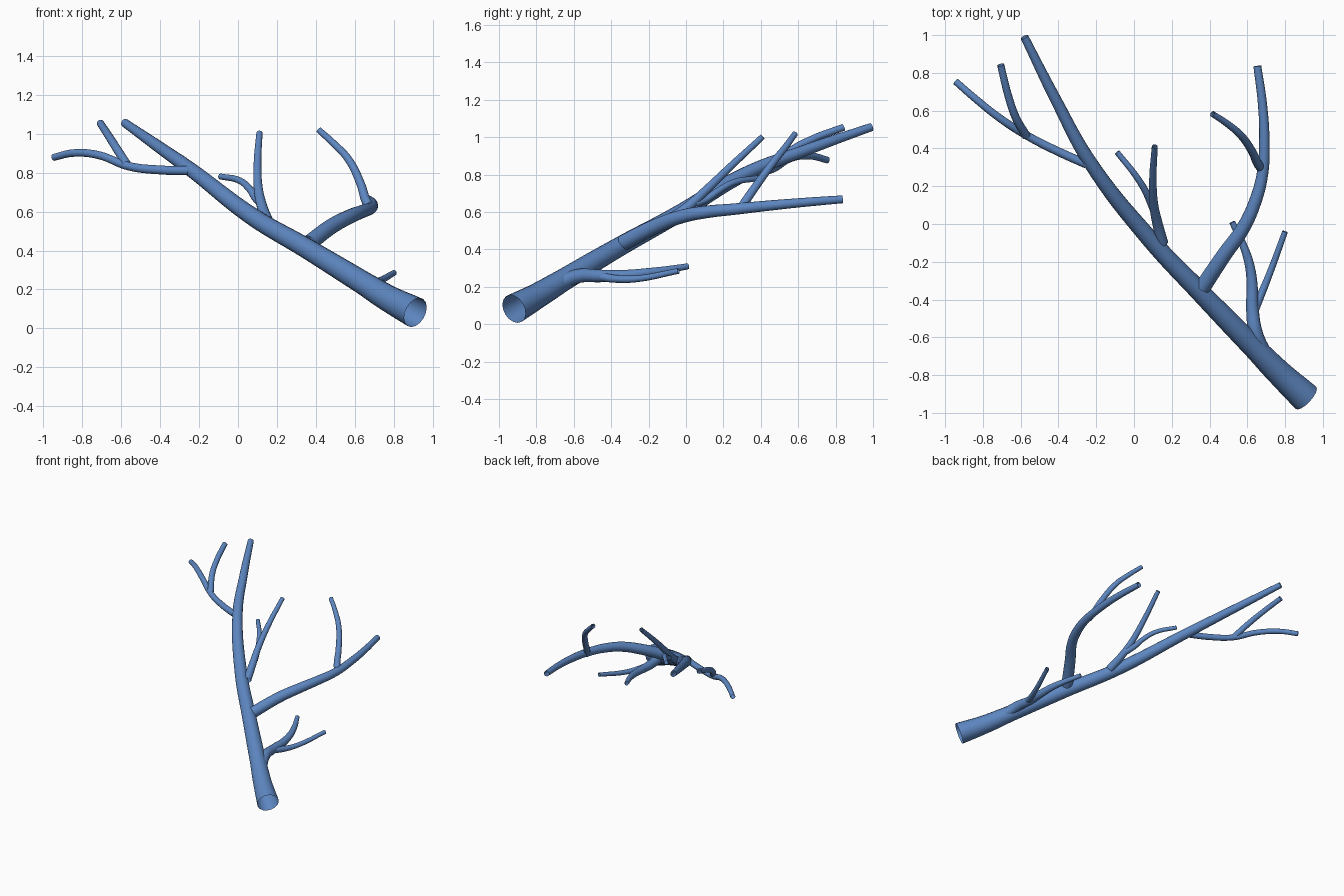
import bpy

bark = bpy.data.materials.new("blue bark")
bark.diffuse_color = (0.11, 0.24, 0.53, 1)


def limb(name, points, r0, r1, radii=None):
    """Tapered open tube along a smooth path."""
    cu = bpy.data.curves.new(name, 'CURVE')
    cu.dimensions = '3D'
    cu.bevel_depth = 1.0
    cu.bevel_resolution = 6
    cu.resolution_u = 8
    cu.use_fill_caps = False
    sp = cu.splines.new('BEZIER')
    sp.bezier_points.add(len(points) - 1)
    for i, (bp, p) in enumerate(zip(sp.bezier_points, points)):
        bp.co = p
        bp.handle_left_type = bp.handle_right_type = 'AUTO'
        t = i / (len(points) - 1)
        bp.radius = radii[i] if radii else r0 + (r1 - r0) * t
    ob = bpy.data.objects.new(name, cu)
    bpy.context.collection.objects.link(ob)
    bpy.ops.object.select_all(action='DESELECT')
    ob.select_set(True)
    bpy.context.view_layer.objects.active = ob
    bpy.ops.object.convert(target='MESH')
    ob = bpy.context.view_layer.objects.active
    ob.data.materials.clear()
    ob.data.materials.append(bark)
    bpy.ops.object.shade_smooth_by_angle()
    return ob


# main stem
limb("main_stem", [(.91, -.92, .082), (.77, -.79, .155), (.637, -.655, .237),
                   (.345, -.355, .415), (.08, -.075, .57), (-.235, .33, .81),
                   (-.415, .66, .938), (-.58, .99, 1.054)], 0, 0,
     [.08, .068, .06, .052, .046, .037, .03, .022])

# lower branch and its twig
limb("lower_branch", [(.70, -.71, .2), (.645, -.58, .257), (.627, -.45, .258),
                      (.625, -.32, .262), (.61, -.21, .275), (.575, -.105, .29),
                      (.52, .01, .31)], .042, .016)
limb("lower_twig", [(.635, -.46, .255), (.67, -.38, .243), (.717, -.265, .243),
                    (.80, -.04, .285)], .024, .015)

# large right branch and its twig
limb("right_branch", [(.363, -.335, .435), (.48, -.16, .524), (.575, -.026, .575),
                      (.637, .106, .6), (.68, .265, .616), (.69, .45, .635),
                      (.68, .635, .652), (.653, .836, .668)], .043, .021)
limb("right_twig", [(.68, .29, .61), (.655, .32, .66), (.63, .375, .74),
                    (.565, .47, .87), (.495, .53, .945), (.415, .583, 1.018)],
     .026, .016)

# middle branch and its twig
limb("middle_branch", [(.15, -.10, .55), (.125, 0, .62), (.105, .1, .71),
                       (.1, .24, .845), (.11, .41, 1.003)], .031, .016)
limb("middle_twig", [(.115, .05, .645), (.09, .11, .67), (.06, .175, .715),
                     (.01, .255, .758), (-.09, .38, .78)], .022, .015)

# upper left branch and its twig
limb("upper_branch", [(-.25, .317, .81), (-.394, .38, .813), (-.563, .466, .833),
                      (-.71, .56, .888), (-.844, .667, .9), (-.945, .755, .878)],
     .024, .018)
limb("upper_twig", [(-.57, .466, .84), (-.627, .566, .93), (-.665, .677, .99),
                    (-.706, .842, 1.053)], .023, .019)
